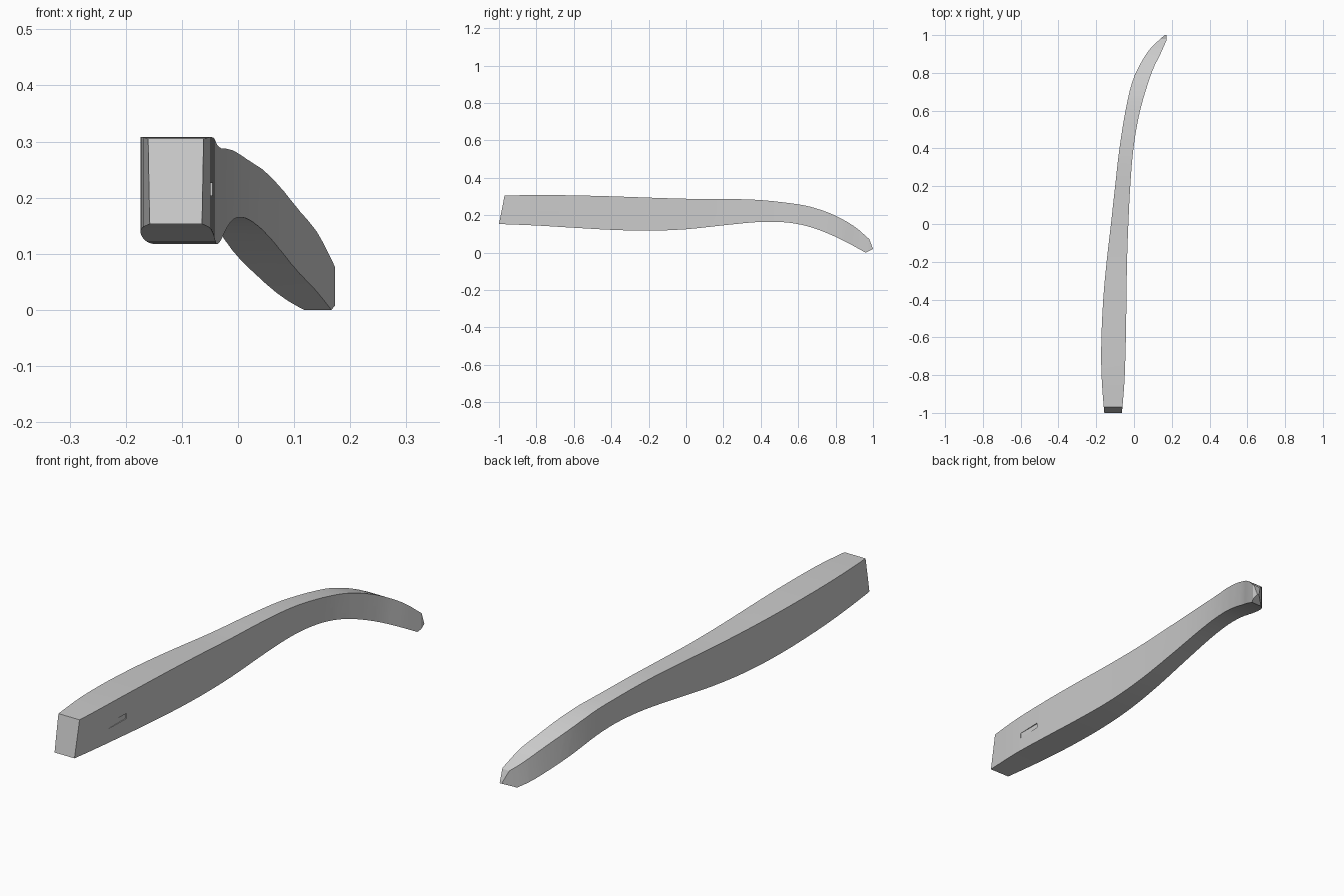
import bpy, bmesh
from mathutils import Vector

cube = bpy.data.objects.get("Cube")
if cube:
    bpy.data.objects.remove(cube, do_unlink=True)

grey = bpy.data.materials.new("light grey")
grey.use_nodes = True
grey.diffuse_color = (0.6, 0.6, 0.6, 1)
grey.node_tree.nodes["Principled BSDF"].inputs["Base Color"].default_value = (0.6, 0.6, 0.6, 1)


def smooth(points, steps=3):
    """Catmull-Rom curve through the points."""
    p = [Vector(q) for q in points]
    p = [2 * p[0] - p[1]] + p + [2 * p[-1] - p[-2]]
    out = []
    for a, b, c, d in zip(p, p[1:], p[2:], p[3:]):
        for i in range(steps):
            t = i / steps
            out.append(0.5 * (2 * b + (c - a) * t + (2 * a - 5 * b + 4 * c - d) * t * t
                              + (3 * b - a - 3 * c + d) * t ** 3))
    return out + [p[-2]]


def prism(name, outline, place, low, high):
    """Extrude a closed 2D outline between two depths."""
    bm = bmesh.new()
    face = bm.faces.new([bm.verts.new(place(u, v, low)) for u, v in outline])
    new = bmesh.ops.extrude_face_region(bm, geom=[face])["geom"]
    shift = Vector(place(0, 0, high)) - Vector(place(0, 0, low))
    bmesh.ops.translate(bm, vec=shift, verts=[g for g in new if isinstance(g, bmesh.types.BMVert)])
    bmesh.ops.recalc_face_normals(bm, faces=bm.faces)
    mesh = bpy.data.meshes.new(name)
    bm.to_mesh(mesh)
    bm.free()
    mesh.materials.append(grey)
    ob = bpy.data.objects.new(name, mesh)
    bpy.context.collection.objects.link(ob)
    return ob


def combine(ob, tool, operation):
    """Apply a boolean and discard the tool."""
    tool.hide_render = True
    mod = ob.modifiers.new(operation.lower(), "BOOLEAN")
    mod.object, mod.operation, mod.solver = tool, operation, "EXACT"
    bpy.ops.object.select_all(action="DESELECT")
    bpy.context.view_layer.objects.active = ob
    ob.select_set(True)
    bpy.ops.object.modifier_apply(modifier=mod.name)
    bpy.data.objects.remove(tool, do_unlink=True)


# Plan outline: both walls as (x, y), from the blunt front to the hooked tip
outer = [(-.155, -1.02), (-.161, -.96), (-.172, -.8), (-.173, -.62), (-.163, -.4), (-.145, -.2),
         (-.122, 0), (-.1, .2), (-.077, .4), (-.045, .6), (-.01, .75), (.035, .85), (.088, .93),
         (.162, 1)]
inner = [(-.066, -1.02), (-.057, -.92), (-.049, -.8), (-.043, -.6), (-.04, -.4), (-.037, -.2),
         (-.03, 0), (-.02, .2), (-.003, .4), (.032, .6), (.093, .8), (.14, .9), (.173, .975)]
plan = smooth(outer) + [(.171, 1)] + smooth(inner)[::-1]
arm = prism("temple_arm", plan, lambda x, y, z: (x, y, z), -.1, .5)

# Side profile: top and underside as (y, z), with a slanted front and bevelled tip
top = [(-.97, .305), (-.8, .308), (-.6, .306), (-.4, .301), (-.2, .294), (0, .288), (.2, .287),
       (.4, .281), (.6, .258), (.7, .235), (.8, .197), (.9, .14), (.98, .072)]
under = [(-1, .153), (-.8, .145), (-.6, .133), (-.4, .122), (-.2, .117), (0, .125), (.2, .146),
         (.35, .161), (.45, .165), (.55, .16), (.65, .141), (.75, .106), (.85, .06), (.96, 0)]
side = smooth(top) + [(1, .02)] + smooth(under)[::-1]
combine(arm, prism("side_cutter", side, lambda y, z, x: (x, y, z), -.5, .5), "INTERSECT")

# Shallow slot in the inner wall, running out towards the front
slot = [(-.79, .204), (-.68, .204), (-.68, .226), (-.79, .226)]
combine(arm, prism("slot_cutter", slot, lambda y, z, x: (x, y, z), -.0495, .1), "DIFFERENCE")

bpy.ops.object.shade_smooth_by_angle(angle=0.35)
